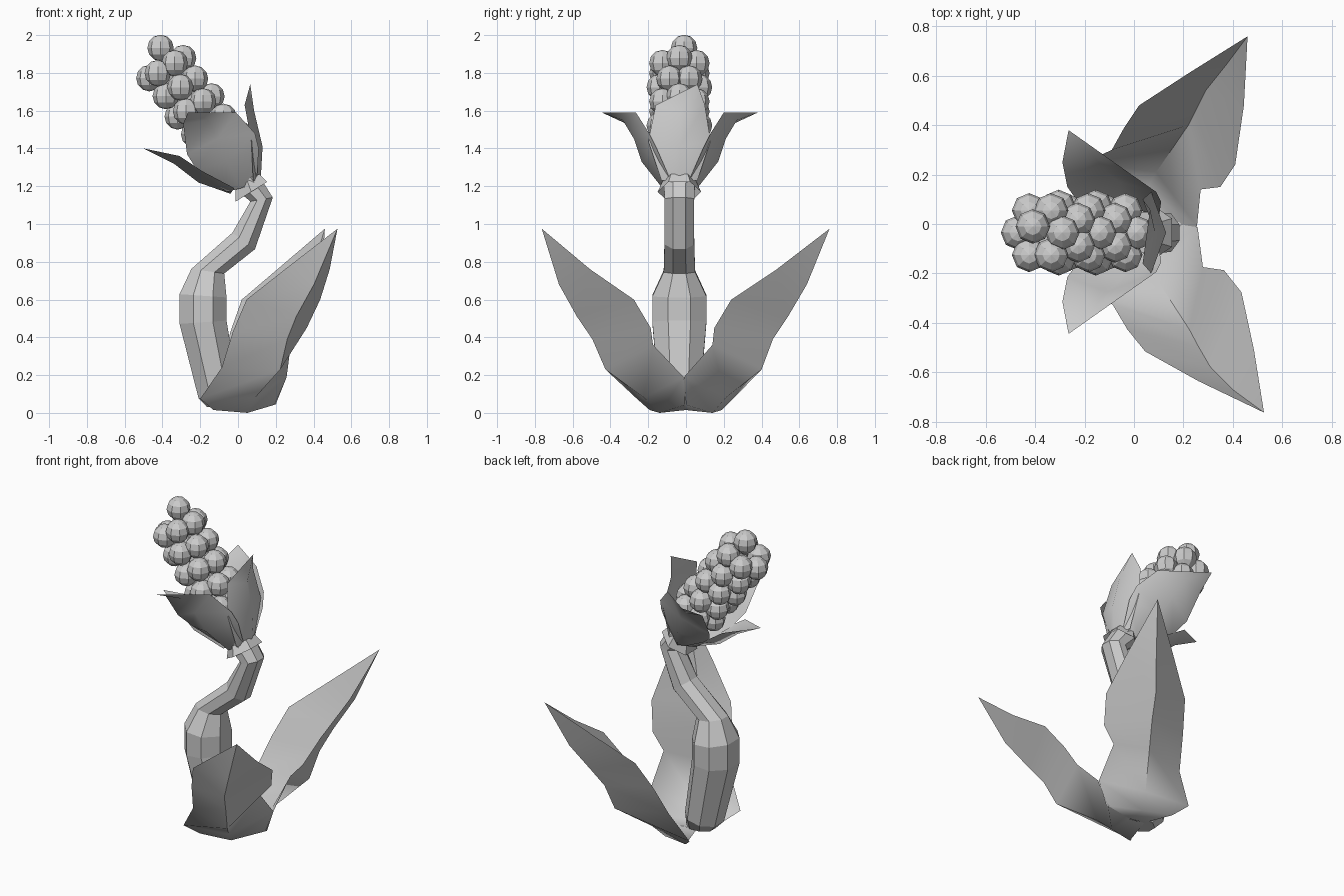
import bpy, bmesh, math
from mathutils import Vector, Matrix


def finish(name, bm, smooth=None):
    bmesh.ops.recalc_face_normals(bm, faces=bm.faces)
    me = bpy.data.meshes.new(name)
    bm.to_mesh(me)
    bm.free()
    ob = bpy.data.objects.new(name, me)
    bpy.context.collection.objects.link(ob)
    if smooth:
        bpy.context.view_layer.objects.active = ob
        ob.select_set(True)
        bpy.ops.object.shade_smooth_by_angle(angle=math.radians(smooth))
        ob.select_set(False)
    return ob


def blade(name, rows, tip, move=lambda p: p):
    """Leaf or petal: rows of (edge, rib, edge) points that close in one tip."""
    bm = bmesh.new()
    grid = [[bm.verts.new(move(Vector(p))) for p in row] for row in rows]
    end = bm.verts.new(move(Vector(tip)))
    for a, b in zip(grid, grid[1:]):
        for i in range(2):
            bm.faces.new((a[i], a[i + 1], b[i + 1], b[i]))
    for i in range(2):
        bm.faces.new((grid[-1][i], grid[-1][i + 1], end))
    return finish(name, bm, 60)


def tube(name, path, sides=8, y=-0.035, caps=True):
    """Rings (x, z, radius in plane, radius in y, tilt) joined to a tube."""
    bm = bmesh.new()
    rings = []
    for x, z, r, ry, tilt in path:
        ring = []
        for i in range(sides):
            a = 2 * math.pi * (i + 0.5) / sides
            u, t = r * math.cos(a), math.radians(tilt)
            ring.append(bm.verts.new((x + u * math.cos(t), y + ry * math.sin(a), z + u * math.sin(t))))
        rings.append(ring)
    for a, b in zip(rings, rings[1:]):
        for i in range(sides):
            j = (i + 1) % sides
            bm.faces.new((a[i], a[j], b[j], b[i]))
    if caps:
        bm.faces.new(rings[0])
        bm.faces.new(rings[-1])
    return finish(name, bm)


# Bent stem
tube("stem", [
    (-0.08, 0.03, 0.09, 0.07, 0), (-0.105, 0.10, 0.115, 0.12, 12),
    (-0.185, 0.48, 0.135, 0.155, 4), (-0.185, 0.62, 0.135, 0.155, -4),
    (-0.16, 0.75, 0.095, 0.09, -8), (0.03, 0.91, 0.08, 0.085, -36),
    (0.125, 1.13, 0.065, 0.085, 10), (0.04, 1.23, 0.08, 0.09, 32)])

# Two large leaves with wavy outline, flaring to a lobe near the ground
leaf = [
    [(-0.08, 0.00, 0.03), (0.03, 0.0, 0.015), (0.15, -0.02, 0.04)],
    [(-0.13, 0.19, 0.015), (0.05, 0.14, 0.0), (0.20, -0.01, 0.045)],
    [(-0.20, 0.25, 0.075), (0.09, 0.21, 0.08), (0.255, -0.01, 0.19)],
    [(-0.09, 0.30, 0.24), (0.22, 0.40, 0.23), (0.27, 0.14, 0.36)],
    [(-0.04, 0.39, 0.43), (0.25, 0.46, 0.39), (0.35, 0.15, 0.45)],
    [(0.02, 0.48, 0.60), (0.29, 0.54, 0.51), (0.41, 0.24, 0.60)],
    [(0.22, 0.61, 0.77), (0.37, 0.64, 0.68), (0.445, 0.48, 0.76)]]
blade("leaf_back", leaf, (0.46, 0.76, 0.975))
blade("leaf_front", leaf, (0.46, 0.76, 0.975),
      lambda p: Vector((p.x + 0.07 * p.z * p.z, -p.y - 0.15 * p.z * (1 - p.z), p.z)))

# Side petals, mirrored about the flower's own plane
side = [
    [(-0.06, -0.01, 1.17), (0.02, 0.06, 1.19), (0.10, 0.02, 1.24)],
    [(-0.22, 0.08, 1.29), (-0.06, 0.17, 1.33), (0.11, 0.09, 1.40)],
    [(-0.27, 0.15, 1.37), (-0.11, 0.21, 1.45), (0.09, 0.13, 1.48)],
    [(-0.29, 0.25, 1.53), (-0.16, 0.27, 1.55), (-0.01, 0.20, 1.59)]]
blade("petal_side_back", side, (-0.265, 0.38, 1.59))
blade("petal_side_front", side, (-0.265, 0.38, 1.59),
      lambda p: Vector((p.x, -0.065 - p.y, p.z)))

# Upright and drooping petals
blade("petal_upper", [
    [(0.08, -0.13, 1.23), (0.12, -0.035, 1.23), (0.08, 0.06, 1.23)],
    [(0.07, -0.20, 1.44), (0.13, -0.035, 1.41), (0.07, 0.13, 1.44)],
    [(0.035, -0.16, 1.63), (0.085, -0.03, 1.60), (0.035, 0.10, 1.63)]],
    (0.065, 0.06, 1.74))
blade("petal_lower", [
    [(-0.02, -0.12, 1.19), (-0.04, -0.035, 1.16), (-0.02, 0.05, 1.19)],
    [(-0.19, -0.17, 1.28), (-0.21, -0.035, 1.22), (-0.19, 0.10, 1.28)],
    [(-0.31, -0.15, 1.36), (-0.34, -0.035, 1.32), (-0.31, 0.08, 1.36)]],
    (-0.50, -0.035, 1.40))

# Flared collar under the flower
tube("collar", [(0.05, 1.225, 0.085, 0.09, 32), (0.07, 1.17, 0.115, 0.115, 32)], 6, caps=False)

# Berry cluster around a leaning core
tube("core", [(0.02, 1.25, 0.06, 0.06, 34), (-0.36, 1.80, 0.06, 0.06, 34)], 6)
start, end = Vector((-0.08, -0.035, 1.42)), Vector((-0.38, -0.035, 1.825))
across = Vector((0.86, 0, 0.51))
spots = [Vector((-0.41, -0.01, 1.932))]
for k in range(5):
    for i in range(6):
        a = math.pi / 3 * (i + 0.5 * (k % 2))
        spots.append(start.lerp(end, k / 4) + 0.104 * (across * math.cos(a) + Vector((0, math.sin(a), 0))))
bm = bmesh.new()
for p in spots:
    bmesh.ops.create_uvsphere(bm, u_segments=8, v_segments=6, radius=0.07, matrix=Matrix.Translation(p))
finish("berries", bm)
